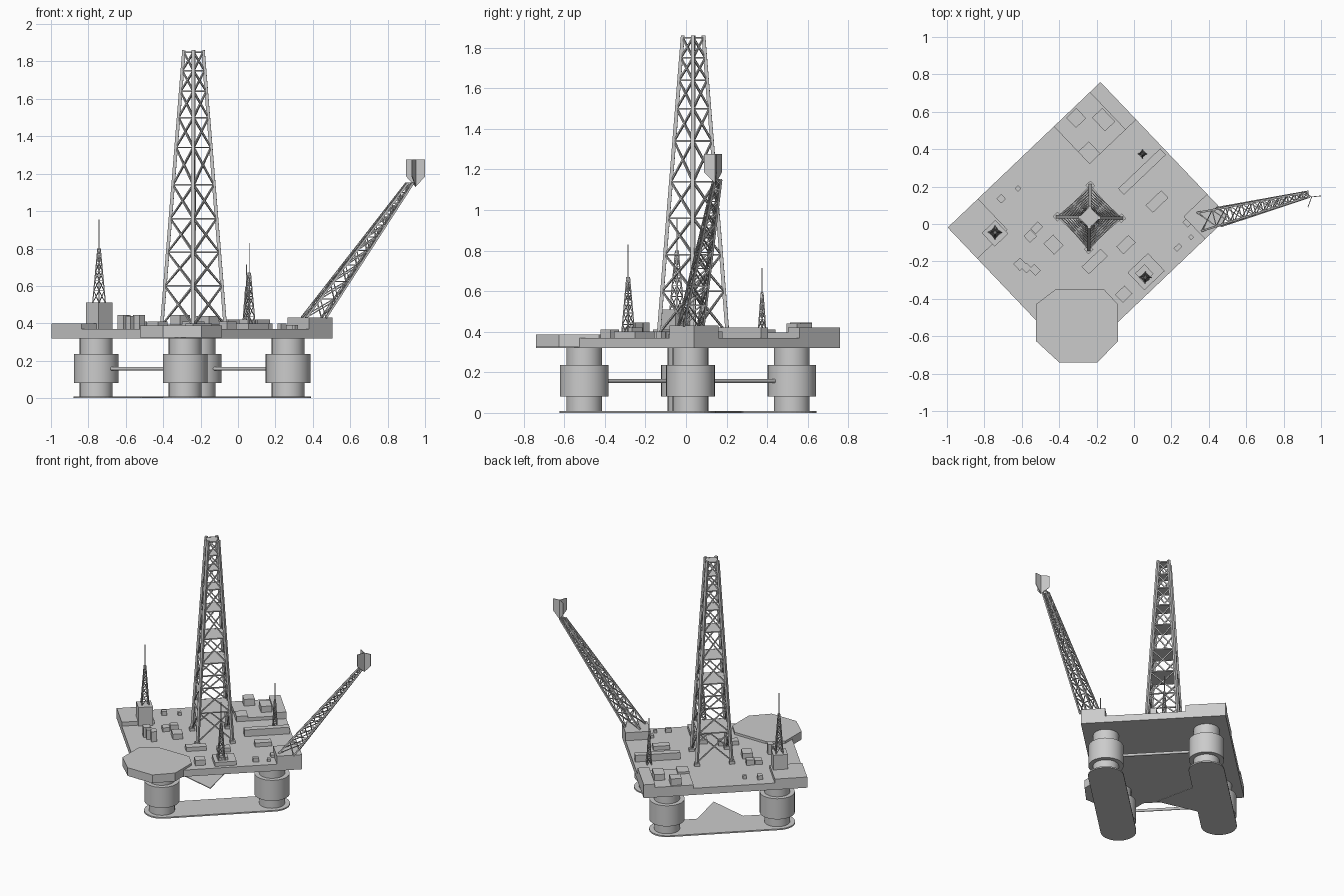
import bpy, bmesh, math
from mathutils import Vector, Matrix

if "Cube" in bpy.data.objects:
    bpy.data.objects.remove(bpy.data.objects["Cube"])

# Deck frame: u runs to the back right, v to the back left
ANG = math.radians(43.6)
CEN = Vector((-0.245, 0.01, 0))
U = Vector((math.cos(ANG), math.sin(ANG), 0))
V = Vector((-math.sin(ANG), math.cos(ANG), 0))


def P(u, v, z=0.0):
    return CEN + U * u + V * v + Vector((0, 0, z))


def to_uv(x, y):
    d = Vector((x, y, 0)) - CEN
    return d.dot(U), d.dot(V)


def finish(name, bm, smooth=False):
    bmesh.ops.recalc_face_normals(bm, faces=bm.faces)
    me = bpy.data.meshes.new(name)
    bm.to_mesh(me)
    bm.free()
    ob = bpy.data.objects.new(name, me)
    bpy.context.collection.objects.link(ob)
    if smooth:
        bpy.context.view_layer.objects.active = ob
        ob.select_set(True)
        bpy.ops.object.shade_smooth_by_angle(angle=math.radians(35))
        ob.select_set(False)
    return ob


def prism(name, pts, z0, z1, smooth=False):
    bm = bmesh.new()
    f = bm.faces.new([bm.verts.new((p[0], p[1], z0)) for p in pts])
    r = bmesh.ops.extrude_face_region(bm, geom=[f])
    vs = [e for e in r["geom"] if isinstance(e, bmesh.types.BMVert)]
    bmesh.ops.translate(bm, verts=vs, vec=(0, 0, z1 - z0))
    return finish(name, bm, smooth)


def block(name, u0, u1, v0, v1, z0, z1):
    return prism(name, [P(u0, v0), P(u1, v0), P(u1, v1), P(u0, v1)], z0, z1)


def strut(bm, a, b, r, sides=4):
    a, b = Vector(a), Vector(b)
    d = b - a
    m = (Matrix.Translation((a + b) / 2) @ d.to_track_quat('Z', 'Y').to_matrix().to_4x4()
         @ Matrix.Rotation(math.pi / 4, 4, 'Z'))
    bmesh.ops.create_cone(bm, cap_ends=True, segments=sides, radius1=r, radius2=r,
                          depth=d.length, matrix=m)


def lattice(bm, base, tip, levels, r_leg, r_brace, cross=True):
    """Four tapering legs with rings and diagonals at the given 0..1 levels."""
    rings = [[b.lerp(t, k) for b, t in zip(base, tip)] for k in levels]
    for b, t in zip(base, tip):
        strut(bm, b, t, r_leg)
    for i, ring in enumerate(rings):
        for k in range(4):
            n = (k + 1) % 4
            if i:
                strut(bm, ring[k], ring[n], r_brace)
                if cross or (i + k) % 2:
                    strut(bm, rings[i - 1][k], ring[n], r_brace)
                if cross or not (i + k) % 2:
                    strut(bm, rings[i - 1][n], ring[k], r_brace)


def square(u, v, z, h):
    return [P(u + a * h, v + b * h, z) for a, b in ((-1, -1), (1, -1), (1, 1), (-1, 1))]


# Main deck and raised corners
block("main_deck", -0.564, 0.564, -0.497, 0.497, 0.32, 0.37)
block("left_corner_house", -0.564, -0.34, 0.267, 0.497, 0.37, 0.40)
block("mast_house", -0.452, -0.352, 0.25, 0.35, 0.37, 0.51)
block("crane_corner_house", 0.39, 0.564, -0.497, -0.33, 0.37, 0.43)

# Living quarters at the back corner
block("quarters_base", 0.22, 0.564, 0.22, 0.497, 0.37, 0.395)
block("quarters_room_a", 0.30, 0.375, 0.41, 0.485, 0.395, 0.445)
block("quarters_room_b", 0.40, 0.475, 0.29, 0.39, 0.395, 0.44)
block("quarters_room_c", 0.485, 0.564, 0.22, 0.497, 0.395, 0.42)
block("quarters_room_d", 0.22, 0.30, 0.22, 0.31, 0.395, 0.41)

# Helicopter deck
prism("helideck", [(-0.42, -0.35), (-0.16, -0.35), (-0.085, -0.43), (-0.085, -0.625),
                   (-0.195, -0.74), (-0.40, -0.74), (-0.525, -0.625), (-0.525, -0.43)],
      0.325, 0.387)

# Deck equipment boxes: x, y, u size, v size, top z
for i, (x, y, su, sv, top) in enumerate([
        (0.043, 0.28, 0.31, 0.045, 0.42), (0.123, 0.12, 0.115, 0.055, 0.40),
        (-0.043, -0.11, 0.09, 0.055, 0.40), (-0.21, -0.20, 0.14, 0.055, 0.40),
        (-0.43, -0.11, 0.07, 0.08, 0.41), (-0.52, -0.02, 0.055, 0.04, 0.41),
        (-0.555, -0.065, 0.05, 0.05, 0.40), (-0.71, 0.135, 0.035, 0.035, 0.40),
        (-0.62, 0.19, 0.025, 0.025, 0.395), (-0.61, -0.215, 0.05, 0.05, 0.445),
        (-0.575, -0.235, 0.04, 0.04, 0.44), (-0.53, -0.245, 0.04, 0.05, 0.445),
        (-0.055, -0.375, 0.07, 0.06, 0.41), (0.065, -0.255, 0.15, 0.13, 0.40),
        (0.055, -0.265, 0.07, 0.07, 0.42), (0.235, -0.125, 0.04, 0.025, 0.40),
        (0.305, -0.07, 0.022, 0.022, 0.39), (0.31, 0.03, 0.10, 0.04, 0.39)]):
    u, v = to_uv(x, y)
    block(f"equipment_box_{i + 1}", u - su / 2, u + su / 2, v - sv / 2, v + sv / 2, 0.37, top)

# Support columns with wide collars
for su in (-1, 1):
    for sv in (-1, 1):
        bm = bmesh.new()
        prof = [(0.088, 0.005), (0.088, 0.08), (0.12, 0.08), (0.12, 0.235),
                (0.088, 0.235), (0.088, 0.325)]
        c = P(su * 0.38, sv * 0.345)
        n = 32
        rows = [[bm.verts.new(c + Vector((r * math.cos(2 * math.pi * k / n),
                                          r * math.sin(2 * math.pi * k / n), z)))
                 for k in range(n)] for r, z in prof]
        for a, b in zip(rows, rows[1:]):
            for k in range(n):
                bm.faces.new((a[k], a[(k + 1) % n], b[(k + 1) % n], b[k]))
        bm.faces.new(rows[0])
        bm.faces.new(rows[-1])
        finish("support_column", bm, True)

# Flat pontoons, and the triangular plate on the back left one
for sv in (-1, 1):
    pts = []
    for s in (1, -1):
        for k in range(17):
            t = -math.pi / 2 + math.pi * k / 16
            pts.append(P(s * (0.38 + 0.122 * math.cos(t)), sv * 0.345 + s * 0.122 * math.sin(t)))
    prism("pontoon", pts, 0, 0.01)
prism("pontoon_triangle", [P(-0.32, 0.46), P(0.30, 0.46), P(0.0, -0.04)], 0.001, 0.007)

# Cross braces between columns
for su in (-1, 1):
    bm = bmesh.new()
    strut(bm, P(su * 0.38, -0.30, 0.157), P(su * 0.38, 0.30, 0.157), 0.01, 12)
    finish("column_brace", bm, True)

# Derrick tower
du, dv = to_uv(-0.238, 0.035)
Z0, Z1 = 0.37, 1.86
H0, H1 = 0.121, 0.036
zs = [0.39, 0.60, 0.78, 0.96, 1.14, 1.34, 1.50, 1.64, 1.75, 1.85]
bm = bmesh.new()
lattice(bm, square(du, dv, Z0, H0), square(du, dv, Z1, H1),
        [(z - Z0) / (Z1 - Z0) for z in zs], 0.013, 0.0055)
finish("derrick_tower", bm)
for z in zs[1:2] + zs[3:]:
    h = H0 + (H1 - H0) * (z - Z0) / (Z1 - Z0)
    block("derrick_platform", du - h, du + h, dv - h, dv + h, z - 0.003, z + 0.003)
for a in (-1, 1):
    for b in (-1, 1):
        u, v = du + a * H0, dv + b * H0
        block("derrick_foot", u - 0.018, u + 0.018, v - 0.018, v + 0.018, 0.37, 0.39)

# Antenna masts: x, y, base z, top z, half width
for x, y, z0, z1, h in ((-0.743, -0.045, 0.51, 0.955, 0.024), (0.06, -0.285, 0.37, 0.83, 0.024),
                        (0.045, 0.375, 0.37, 0.715, 0.015)):
    u, v = to_uv(x, y)
    zt = z0 + 0.65 * (z1 - z0)
    bm = bmesh.new()
    lattice(bm, square(u, v, z0, h), square(u, v, zt, h * 0.2),
            [0, 0.22, 0.41, 0.58, 0.73, 0.87, 1], 0.004, 0.0022)
    strut(bm, P(u, v, zt - 0.01), P(u, v, z1), 0.0035)
    finish("antenna_mast", bm)

# Slanted flare boom
D = Vector((0.97, 0.24, 0))
S = Vector((-0.24, 0.97, 0))
signs = ((-1, -1), (1, -1), (1, 1), (-1, 1))
base = [Vector((0.405, 0.025, 0.43)) + D * a * 0.055 + S * b * 0.05 for a, b in signs]
tip = [Vector((0.918, 0.155, 1.15)) + D * a * 0.015 + S * b * 0.015 for a, b in signs]
bm = bmesh.new()
lattice(bm, base, tip, [0, 0.14, 0.27, 0.39, 0.5, 0.6, 0.69, 0.77, 0.85, 0.93, 1],
        0.0075, 0.004)
finish("flare_boom", bm)

# Flare shield: upright sheets meeting at the boom tip
for name, end in (("flare_shield_left", (0.90, 0.175)), ("flare_shield_right", (1.0, 0.15)),
                  ("flare_shield_front", (0.93, 0.09))):
    bm = bmesh.new()
    c = (0.95, 0.145)
    bm.faces.new([bm.verts.new(p) for p in (
        (*c, 1.275), (*end, 1.275), (*end, 1.185), (*c, 1.13))])
    ob = finish(name, bm)
    m = ob.modifiers.new("thickness", 'SOLIDIFY')
    m.thickness, m.offset = 0.004, 0
